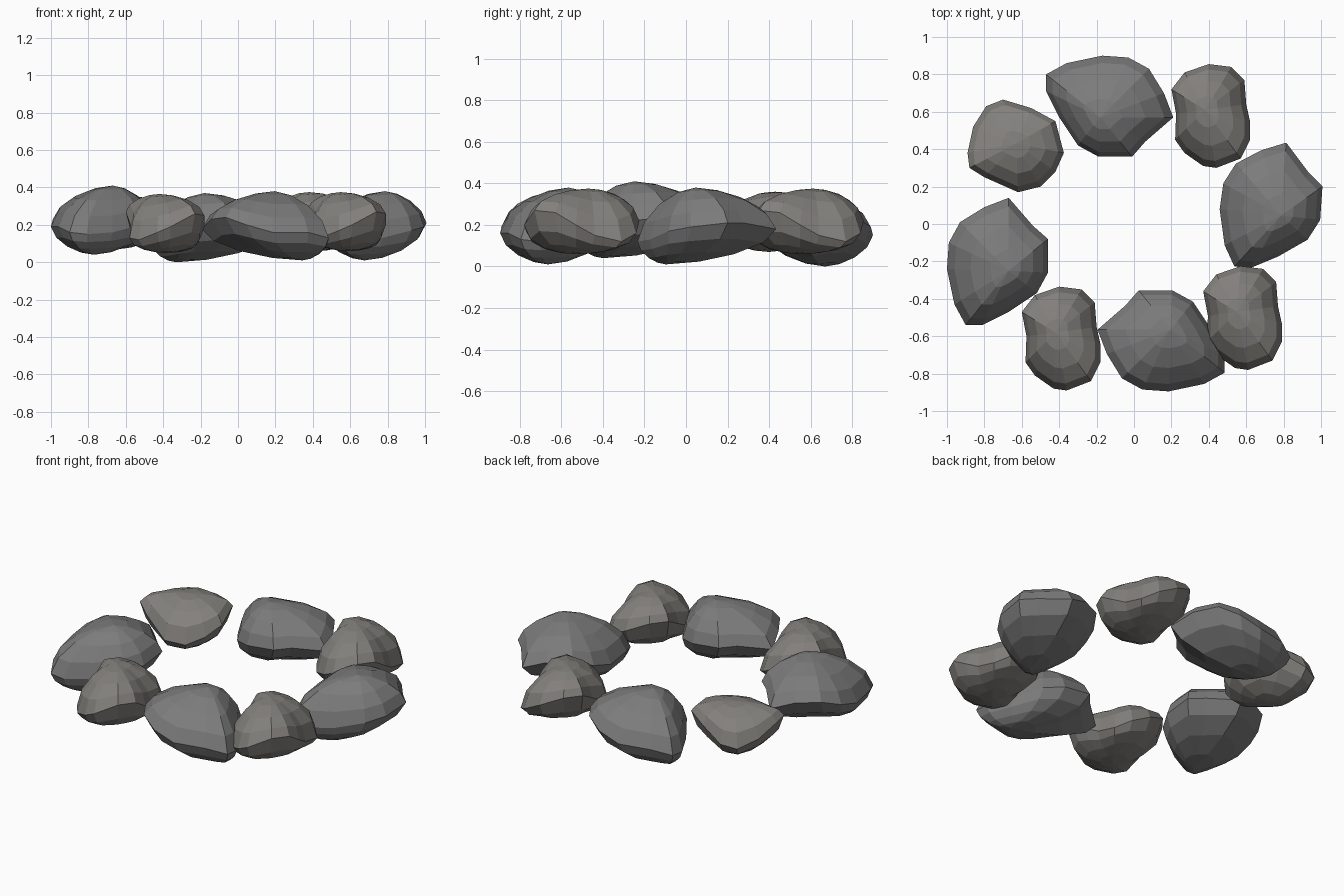
import bpy
from math import radians

if "Cube" in bpy.data.objects:
    bpy.data.objects.remove(bpy.data.objects["Cube"])

# Widest rim of each boulder type, counter-clockwise, as (x, y, z)
LARGE_RIM = [(.34, -.06, .17), (.29, .07, .22), (.21, .20, .23), (.10, .26, .19),
             (-.04, .27, .15), (-.23, .23, .15), (-.34, .17, .12), (-.34, .08, .11),
             (-.27, -.06, .12), (-.17, -.21, .16), (-.06, -.27, .18), (.12, -.27, .20),
             (.19, -.19, .20)]
SMALL_RIM = [(.21, -.03, .20), (.19, .06, .15), (.18, .19, .12), (.11, .26, .16),
             (-.01, .275, .22), (-.14, .23, .28), (-.21, .14, .28), (-.185, .01, .21),
             (-.19, -.13, .14), (-.14, -.20, .13), (-.04, -.27, .17), (.03, -.28, .20),
             (.16, -.23, .27), (.21, -.13, .26)]
ROUND_RIM = [(.265, -.04, .25), (.22, .13, .29), (.09, .20, .26), (-.06, .245, .20),
             (-.15, .21, .18), (-.22, .10, .22), (-.25, -.04, .28), (-.24, -.12, .29),
             (-.16, -.17, .25), (.02, -.25, .17), (.14, -.22, .16), (.22, -.14, .20)]


def rock_mesh(name, rim, top, bottom, k_top, k_bottom, color):
    """Dome the rim up to the top apex and down to the bottom apex."""
    n = len(rim)

    def ring(apex, f, k):
        h = (1 - f ** k) ** (1 / k)
        return [(apex[0] + (p[0] - apex[0]) * f,
                 apex[1] + (p[1] - apex[1]) * f,
                 p[2] + (apex[2] - p[2]) * h) for p in rim]

    rings = [ring(bottom, f, k_bottom) for f in (.3, .62, .88)]
    rings += [rim] + [ring(top, f, k_top) for f in (.88, .62, .3)]
    verts = [v for r in rings for v in r] + [bottom, top]
    low, high, last = len(verts) - 2, len(verts) - 1, (len(rings) - 1) * n
    faces = []
    for i in range(n):
        j = (i + 1) % n
        faces += [(r * n + i, r * n + j, r * n + n + j, r * n + n + i)
                  for r in range(len(rings) - 1)]
        faces += [(low, j, i), (high, last + i, last + j)]
    mesh = bpy.data.meshes.new(name)
    mesh.from_pydata(verts, [], faces)
    mat = bpy.data.materials.new(name + "_grey")
    mat.diffuse_color = (*color, 1)
    mat.use_nodes = True
    mat.node_tree.nodes["Principled BSDF"].inputs["Base Color"].default_value = mat.diffuse_color
    mesh.materials.append(mat)
    return mesh


COOL, WARM = (.2, .2, .2), (.23, .22, .205)
large = rock_mesh("large_rock", LARGE_RIM, (-.05, -.06, .37), (-.2, .04, .0), 1.65, 1.7, COOL)
small = rock_mesh("small_rock", SMALL_RIM, (-.03, .03, .375), (.01, -.03, .06), 1.8, 2, WARM)
rounded = rock_mesh("round_rock", ROUND_RIM, (.01, .01, .36), (.0, -.02, .07), 2, 1.8, WARM)

# Ring of stones: name, mesh, centre (x, y, z), turn in degrees
STONES = [
    ("back_large_stone", large, (-.13, .63, 0), 0),
    ("front_large_stone", large, (.145, -.625, .01), 180),
    ("left_large_stone", large, (-.73, -.2, .04), 90),
    ("right_large_stone", large, (.73, .1, .01), 86),
    ("back_right_small_stone", small, (.41, .58, 0), 0),
    ("front_left_small_stone", small, (-.39, -.61, -.01), 0),
    ("front_right_small_stone", small, (.58, -.5, 0), 0),
    ("back_left_round_stone", rounded, (-.64, .42, 0), 0),
]
for name, mesh, loc, turn in STONES:
    ob = bpy.data.objects.new(name, mesh)
    ob.location = loc
    ob.rotation_euler.z = radians(turn)
    bpy.context.collection.objects.link(ob)
